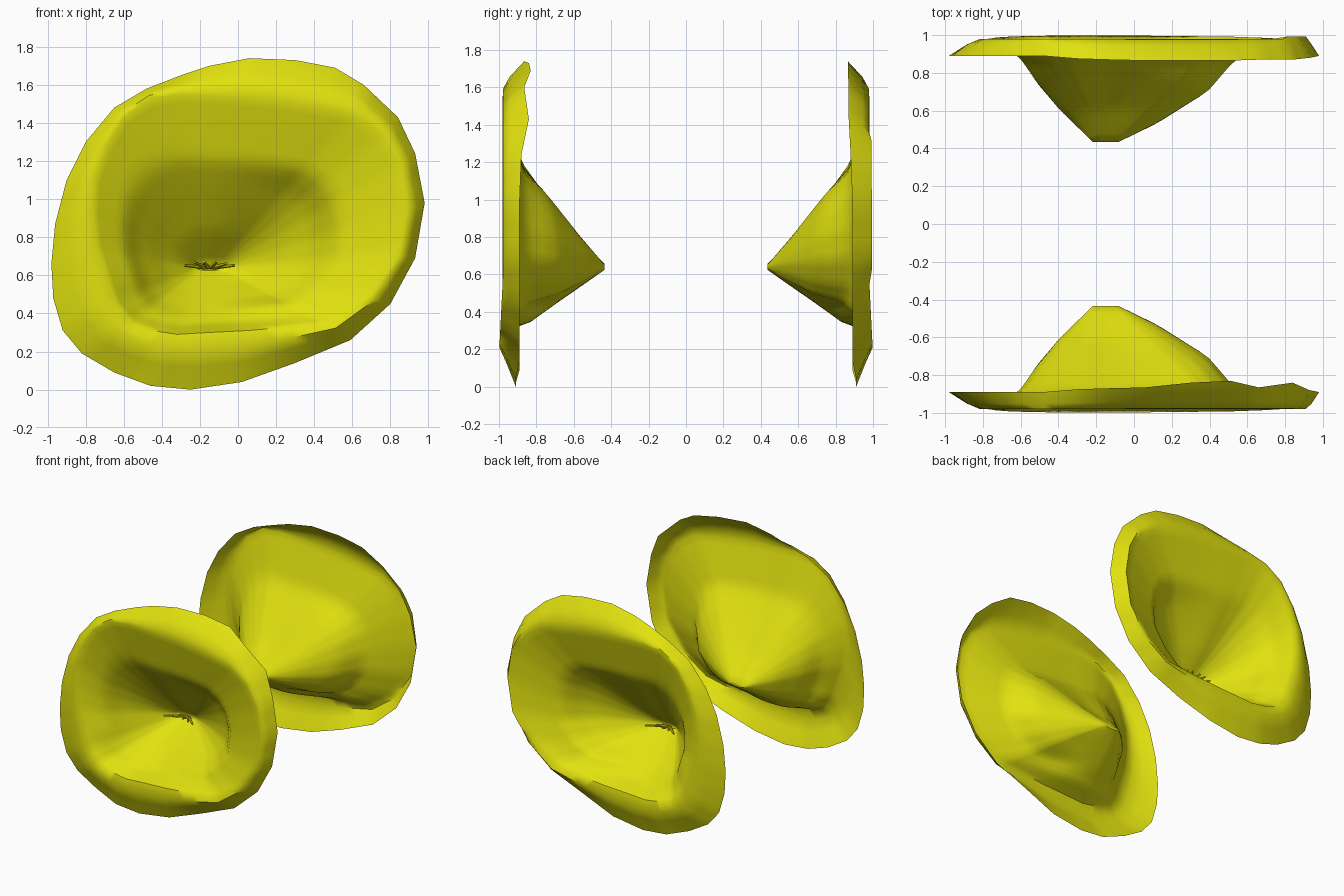
import bpy, bmesh, math
from mathutils import Vector

if "Cube" in bpy.data.objects:
    bpy.data.objects.remove(bpy.data.objects["Cube"])

yellow = bpy.data.materials.new("yellow")
yellow.diffuse_color = (0.75, 0.75, 0.005, 1)
yellow.use_nodes = True
yellow.node_tree.nodes["Principled BSDF"].inputs["Base Color"].default_value = yellow.diffuse_color

# Outer edge and front ridge of the ear shell, as matching (x, z) points
OUTER = [(.06, 1.74), (.3, 1.73), (.51, 1.69), (.66, 1.6), (.84, 1.43), (.93, 1.24), (.98, .98),
         (.93, .69), (.8, .45), (.59, .26), (.3, .14), (.02, .04), (-.25, 0), (-.46, .02),
         (-.65, .09), (-.82, .19), (-.92, .31), (-.97, .48), (-.98, .66), (-.96, .87),
         (-.9, 1.1), (-.8, 1.3), (-.65, 1.48), (-.48, 1.58), (-.3, 1.65), (-.15, 1.7)]
RIDGE = [(.06, 1.53), (.24, 1.51), (.42, 1.48), (.62, 1.44), (.76, 1.34), (.85, 1.18), (.88, .95),
         (.84, .7), (.68, .48), (.48, .35), (.28, .33), (.05, .31), (-.15, .3), (-.32, .29),
         (-.45, .31), (-.56, .35), (-.64, .45), (-.69, .6), (-.74, .75), (-.76, .92),
         (-.75, 1.1), (-.69, 1.28), (-.6, 1.43), (-.46, 1.53), (-.3, 1.55), (-.12, 1.54)]
# Depth of the outer edge where it differs from the usual, for each shell
BOTTOM = {11: -.91, 12: -.91, 13: -.91}
EDGE_Y = {-1: {0: -.865, 1: -.84, 2: -.83, 3: -.865, 4: -.84, 5: -.88, 25: -.87, 24: -.875, **BOTTOM},
          1: {0: -.865, 1: -.865, 2: -.865, 3: -.87, 4: -.87, 5: -.88, 25: -.87, 24: -.875, **BOTTOM}}
# Funnel profiles (way to the apex, share of the depth) in four directions
LEFT = [(0, 0), (.28, .19), (.43, .43), (.67, .7), (1, 1)]
RIGHT = [(0, 0), (.36, .21), (.51, .53), (.78, .82), (1, 1)]
UP = [(0, 0), (.38, .17), (.52, .33), (.79, .66), (1, 1)]
DOWN = [(0, 0), (.15, .28), (.5, .57), (.8, .83), (1, 1)]
APEX = Vector((-.15, .64))
SUB, RINGS = 3, 20


def refine(values):
    """Insert evenly spaced points between neighbours of a closed loop."""
    n = len(values)
    return [values[i].lerp(values[(i + 1) % n], k / SUB) for i in range(n) for k in range(SUB)]


def sample(table, t):
    for (t0, d0), (t1, d1) in zip(table, table[1:]):
        if t <= t1:
            return d0 + (d1 - d0) * (t - t0) / (t1 - t0)
    return 1


def bowl_point(r, t):
    """Point on the funnel, t = 0 at the ridge and 1 at the apex."""
    d = (Vector((r.x, r.z)) - APEX).normalized()
    depth = (d.x ** 2 * sample(LEFT if d.x < 0 else RIGHT, t)
             + d.y ** 2 * sample(UP if d.y > 0 else DOWN, t))
    end = APEX + Vector((d.x * .07, d.y * .015))
    p = Vector((r.x, r.z)).lerp(end, t)
    return Vector((p.x, r.y + (-.435 - r.y) * depth, p.y))


def shell_rings(side):
    outer = refine([Vector((x, EDGE_Y[side].get(i, -.89), z)) for i, (x, z) in enumerate(OUTER)])
    ridge = refine([Vector((x, -.98, z)) for x, z in RIDGE])
    rings = [outer]
    for f, g in ((.4, .68), (.7, .98)):            # rounded flange
        ring = []
        for o, r in zip(outer, ridge):
            p = o.lerp(r, f)
            p.y = o.y + (r.y - o.y) * g
            if f > .5:                              # flange stands proud at the bottom
                p.y -= .05 * max(0, min(.4, .6 - p.z))
                if side > 0 and p.x > .8:
                    p.y -= .015
            ring.append(p)
        rings.append(ring)
    return rings + [[bowl_point(r, k / RINGS) for r in ridge] for k in range(RINGS + 1)]


def finish(name, bm):
    me = bpy.data.meshes.new(name)
    bm.to_mesh(me)
    bm.free()
    me.materials.append(yellow)
    ob = bpy.data.objects.new(name, me)
    bpy.context.collection.objects.link(ob)
    bpy.ops.object.select_all(action='DESELECT')
    ob.select_set(True)
    bpy.context.view_layer.objects.active = ob
    bpy.ops.object.shade_smooth_by_angle(angle=math.radians(50))


def build_shell(name, side):
    """Thin funnel-shaped sheet with a turned-back flange."""
    bm = bmesh.new()
    rows = [[bm.verts.new((p.x, -side * p.y, p.z)) for p in ring] for ring in shell_rings(side)]
    n = len(rows[0])
    for a, b in zip(rows, rows[1:]):
        for i in range(n):
            j = (i + 1) % n
            bm.faces.new([a[i], a[j], b[j], b[i]])
    bm.faces.new(rows[-1])
    if side > 0:
        bmesh.ops.reverse_faces(bm, faces=bm.faces)
    finish(name, bm)


def build_folds(name, side):
    """Small puckered folds radiating from the apex."""
    bm = bmesh.new()
    for dx, dz, length in ((-.13, .01, .1), (-.08, .025, .1), (-.03, .03, .1),
                           (.04, .03, .1), (.09, .02, .1), (.13, .01, .1)):
        a = Vector((-.15 + dx * .2, -.455, .642))
        b = Vector((-.15 + dx, -.455 - length, .642 + dz))
        d = b - a
        res = bmesh.ops.create_cone(bm, cap_ends=True, segments=6, radius1=.012, radius2=.007,
                                    depth=d.length)
        m = d.to_track_quat('Z', 'Y').to_matrix()
        for v in res["verts"]:
            v.co = m @ v.co + (a + b) / 2
            v.co.y *= -side
    if side > 0:
        bmesh.ops.reverse_faces(bm, faces=bm.faces)
    finish(name, bm)


for label, s in (("front", -1), ("back", 1)):
    build_shell(label + "_ear_shell", s)
    build_folds(label + "_ear_folds", s)
